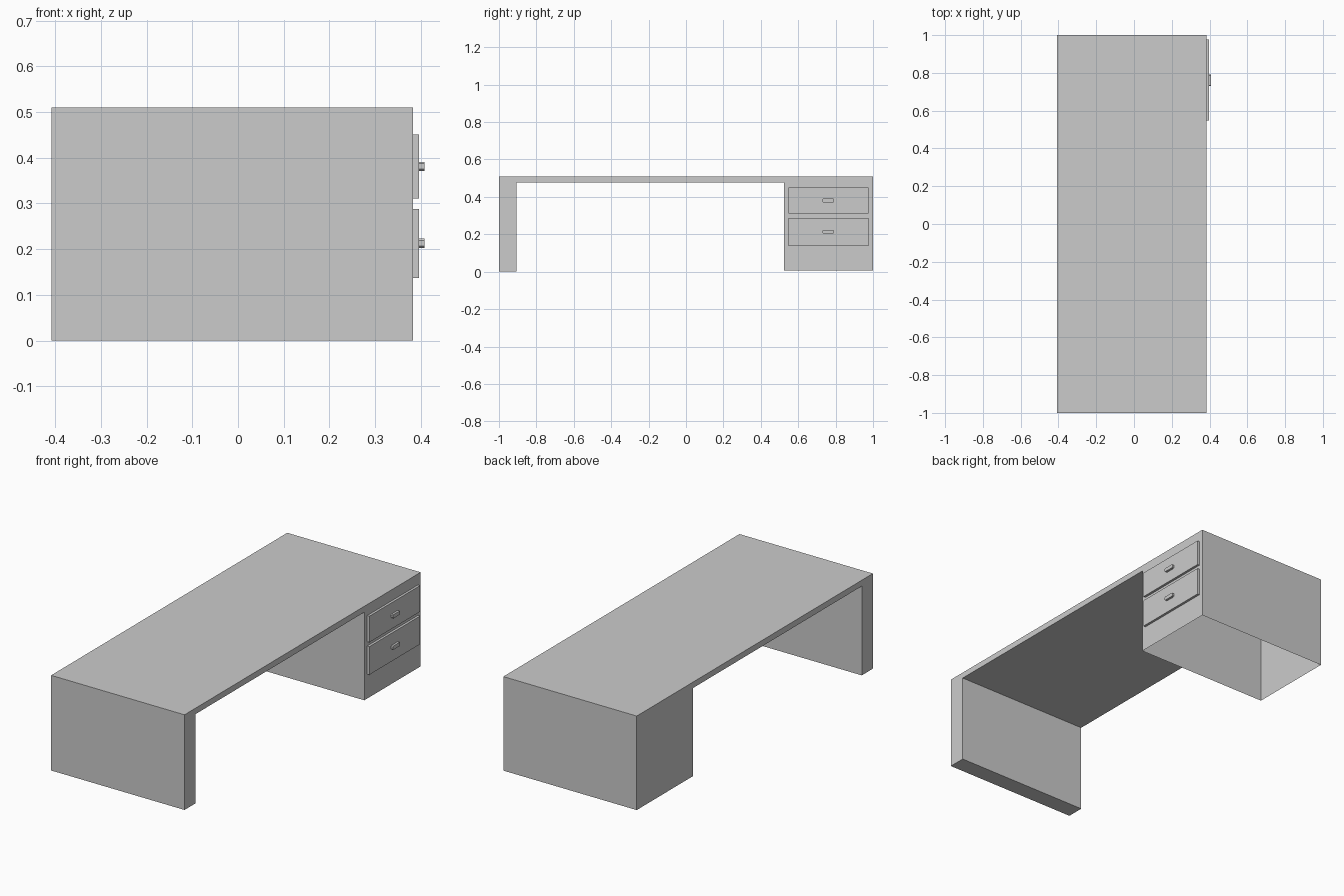
import bpy, bmesh

if "Cube" in bpy.data.objects:
    bpy.data.objects.remove(bpy.data.objects["Cube"])


def finish(name, bm):
    mesh = bpy.data.meshes.new(name)
    bm.to_mesh(mesh)
    bm.free()
    obj = bpy.data.objects.new(name, mesh)
    bpy.context.collection.objects.link(obj)
    return obj


def box(name, x, y, z, corner=0.0):
    bm = bmesh.new()
    bmesh.ops.create_cube(bm, size=1)
    for v in bm.verts:
        for i, (lo, hi) in enumerate((x, y, z)):
            v.co[i] = hi if v.co[i] > 0 else lo
    if corner:
        # clip the four corners of the front outline
        edges = [e for e in bm.edges
                 if abs(e.verts[0].co.y - e.verts[1].co.y) < 1e-6
                 and abs(e.verts[0].co.z - e.verts[1].co.z) < 1e-6]
        bmesh.ops.bevel(bm, geom=edges, offset=corner, segments=1, affect='EDGES')
    return finish(name, bm)


BACK, FRONT = -0.408, 0.383

# Desk body: one side profile (y, z) covering leg panel, top and pedestal
profile = [(-1, 0), (-0.906, 0), (-0.906, 0.478), (0.523, 0.478),
           (0.523, 0.006), (1, 0.006), (1, 0.51), (-1, 0.51)]
bm = bmesh.new()
face = bm.faces.new([bm.verts.new((BACK, y, z)) for y, z in profile])
ext = bmesh.ops.extrude_face_region(bm, geom=[face], use_keep_orig=True)
for v in ext["geom"]:
    if isinstance(v, bmesh.types.BMVert):
        v.co.x = FRONT
bmesh.ops.recalc_face_normals(bm, faces=bm.faces)
# Pedestal is open underneath
under = [f for f in bm.faces
         if f.calc_center_median().y > 0.6 and all(v.co.z < 0.01 for v in f.verts)]
bmesh.ops.delete(bm, geom=under, context='FACES_ONLY')
finish("desk_body", bm)

# Drawer fronts with their pulls
for label, z, pull_z in (("upper", (0.311, 0.451), 0.381),
                         ("lower", (0.137, 0.288), 0.213)):
    box(f"{label}_drawer_front", (FRONT, 0.396), (0.547, 0.977), z)
    box(f"{label}_drawer_pull", (0.396, 0.408), (0.73, 0.791),
        (pull_z - 0.01, pull_z + 0.01), corner=0.004)
